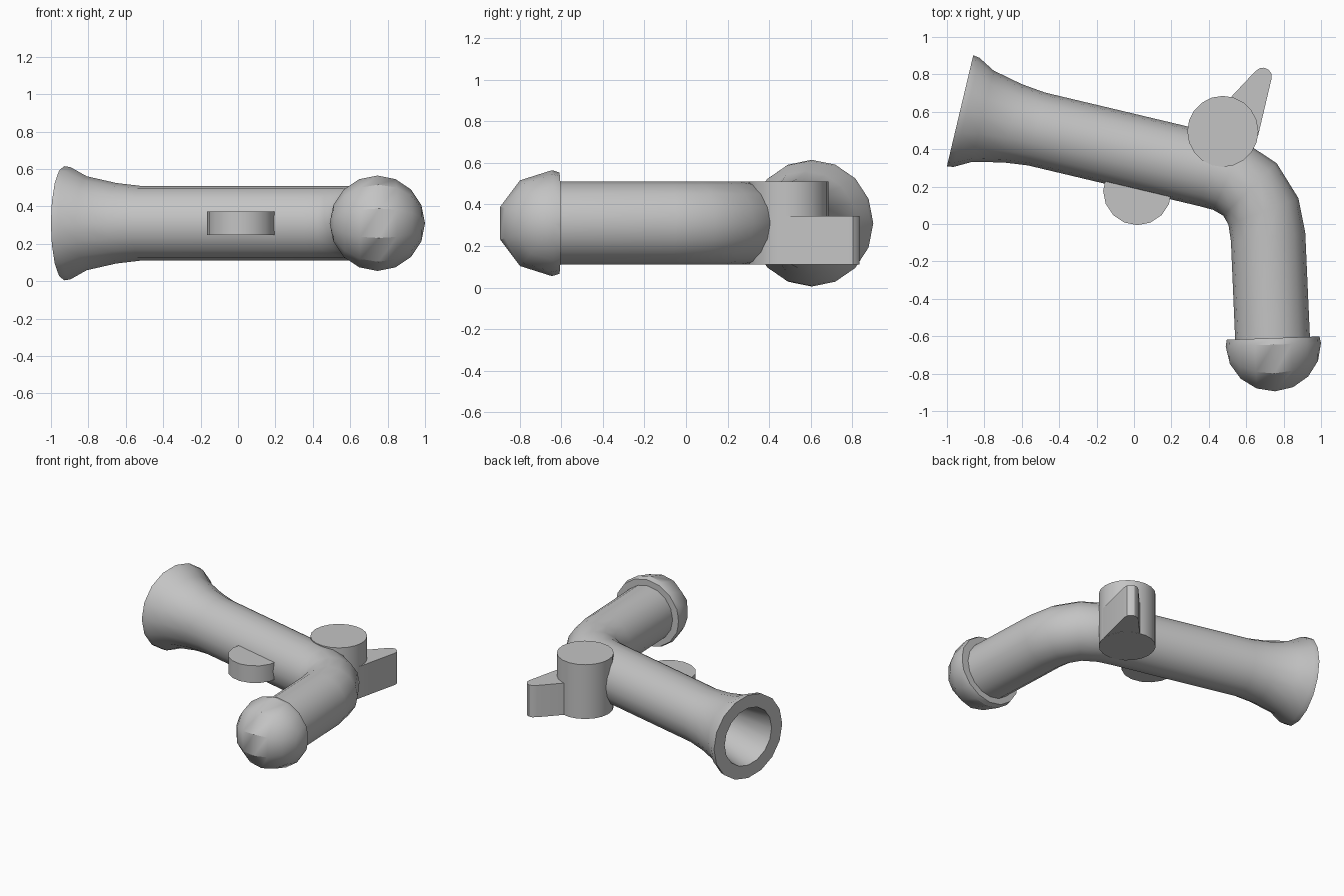
import bpy, bmesh
from math import pi, cos, sin, atan2, radians
from mathutils import Vector, Matrix

cube = bpy.data.objects.get("Cube")
if cube:
    bpy.data.objects.remove(cube, do_unlink=True)

grey = bpy.data.materials.new("plain grey")
grey.use_nodes = True
colour = (0.55, 0.55, 0.55, 1)
grey.diffuse_color = colour
grey.node_tree.nodes["Principled BSDF"].inputs["Base Color"].default_value = colour

MID = 0.31  # height of the tube axis


def finish(bm, name):
    """Turn a bmesh into a named, smooth shaded object."""
    bmesh.ops.recalc_face_normals(bm, faces=bm.faces)
    mesh = bpy.data.meshes.new(name)
    bm.to_mesh(mesh)
    bm.free()
    mesh.materials.append(grey)
    ob = bpy.data.objects.new(name, mesh)
    bpy.context.collection.objects.link(ob)
    bpy.ops.object.select_all(action='DESELECT')
    ob.select_set(True)
    bpy.context.view_layer.objects.active = ob
    bpy.ops.object.shade_smooth_by_angle(angle=radians(32))
    return ob


def loft(name, rings, sides=16):
    """Skin circular rings given as (centre, direction, radius)."""
    bm = bmesh.new()
    loops = []
    for centre, direction, r in rings:
        side = Vector((-direction.y, direction.x, 0)).normalized()
        up = Vector((0, 0, 1))
        angles = [2 * pi * i / sides for i in range(sides)]
        loops.append([bm.verts.new(centre + side * r * cos(a) + up * r * sin(a))
                      for a in angles])
    for a, b in zip(loops, loops[1:]):
        for i in range(sides):
            j = (i + 1) % sides
            bm.faces.new((a[i], a[j], b[j], b[i]))
    bm.faces.new(loops[0])
    bm.faces.new(loops[-1])
    return finish(bm, name)


def prism(name, outline, low, high):
    """Extrude a plan outline between two heights."""
    bm = bmesh.new()
    face = bm.faces.new([bm.verts.new((x, y, low)) for x, y in outline])
    new = bmesh.ops.extrude_face_region(bm, geom=[face])["geom"]
    verts = [v for v in new if isinstance(v, bmesh.types.BMVert)]
    bmesh.ops.translate(bm, verts=verts, vec=(0, 0, high - low))
    return finish(bm, name)


def circle(x, y, r, sides):
    return [(x + r * cos(2 * pi * i / sides), y + r * sin(2 * pi * i / sides))
            for i in range(sides)]


# Hollow flared barrel running into the bent grip
muzzle = Vector((-0.93, 0.605, MID))
axis = Vector((0.973, -0.231, 0)).normalized()
barrel = [(0.55, 0.15), (0.3, 0.16), (0, 0.21), (0, 0.305), (0.035, 0.30),
          (0.125, 0.251), (0.288, 0.215), (0.42, 0.2)]
rings = [(muzzle + axis * s, axis, r) for s, r in barrel]
bend = [Vector((x, y, MID)) for x, y in
        [(0.4, 0.289), (0.505, 0.258), (0.62, 0.185), (0.692, 0.067),
         (0.717, -0.07), (0.742, -0.64)]]
for i, p in enumerate(bend):
    before = (p - bend[i - 1]).normalized() if i else axis
    after = (bend[i + 1] - p).normalized() if i + 1 < len(bend) else before
    rings.append((p, before + after, 0.2))
loft("barrel_and_grip", rings)

# Rounded butt cap, cut flat where the grip enters
bm = bmesh.new()
bmesh.ops.create_uvsphere(bm, u_segments=10, v_segments=8, radius=0.255)
bmesh.ops.transform(bm, verts=bm.verts, matrix=Matrix.Rotation(pi / 2, 4, 'Y')
                    @ Matrix.Rotation(0, 4, 'Z'))
# turn about x so that an edge line runs along the top
top = max(bm.verts, key=lambda v: v.co.z)
turn = pi / 2 - atan2(top.co.z, top.co.y)
bmesh.ops.transform(bm, verts=bm.verts, matrix=Matrix.Rotation(turn, 4, 'X'))
bmesh.ops.scale(bm, verts=bm.verts, vec=(1, 1.03, 1))
cut = bmesh.ops.bisect_plane(bm, geom=bm.verts[:] + bm.edges[:] + bm.faces[:],
                             plane_co=(0, 0.035, 0), plane_no=(0, 1, 0),
                             clear_outer=True)
bmesh.ops.holes_fill(bm, edges=[e for e in bm.edges if e.is_boundary])
bmesh.ops.transform(bm, verts=bm.verts,
                    matrix=Matrix.Translation((0.745, -0.645, MID))
                    @ Matrix.Rotation(radians(2), 4, 'Z'))
finish(bm, "butt_cap")

# Round trigger plate under the barrel
prism("trigger", circle(0.018, 0.177, 0.183, 16), 0.247, 0.373)

# Hammer: upright drum with a rounded fin
prism("hammer_drum", circle(0.475, 0.495, 0.19, 20), 0.11, 0.51)
prism("hammer_fin", [(0.42, 0.57), (0.52, 0.68), (0.645, 0.813), (0.67, 0.832),
                     (0.695, 0.836), (0.72, 0.825), (0.735, 0.803),
                     (0.735, 0.775), (0.663, 0.47), (0.5, 0.45)], 0.111, 0.345)
